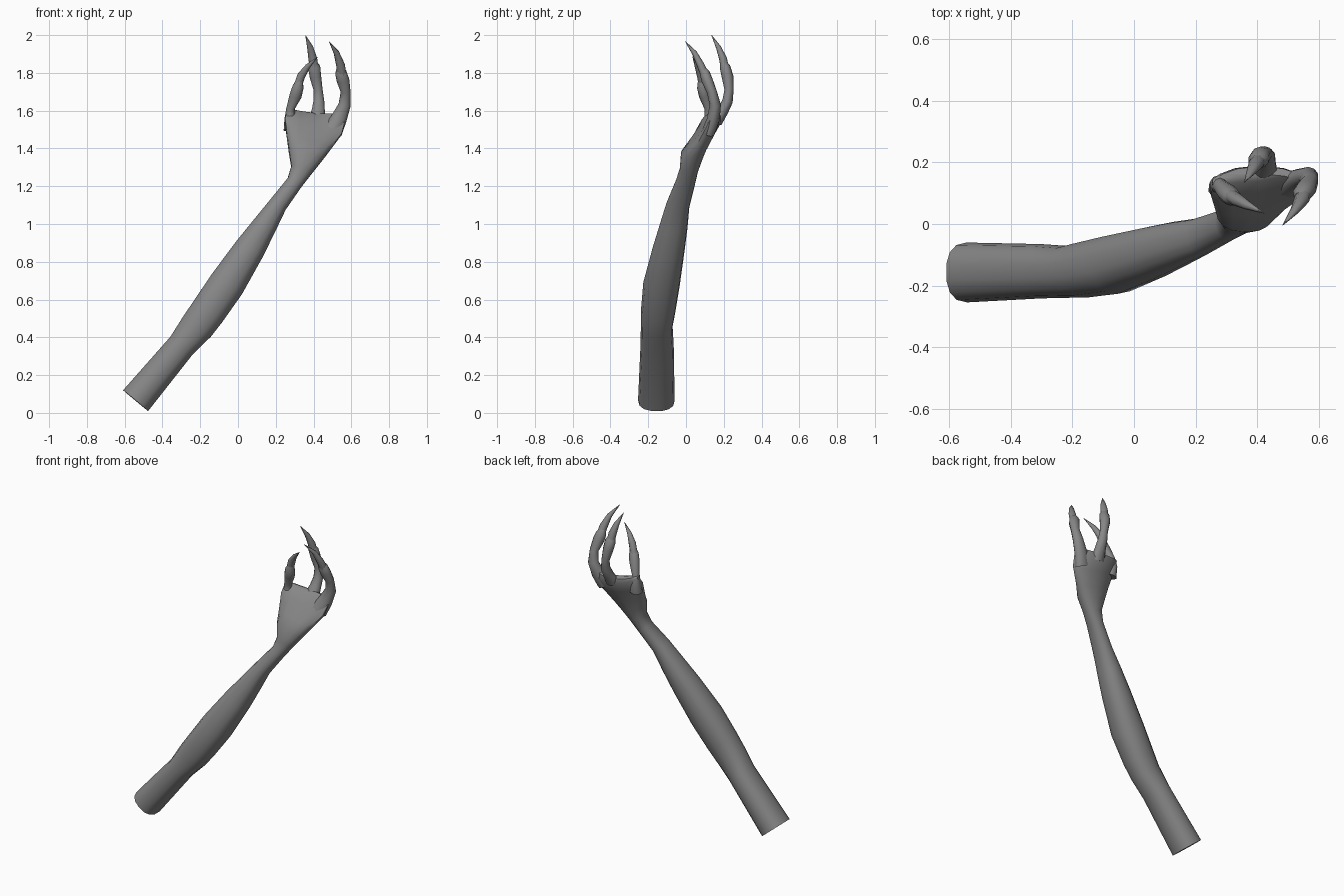
import bpy, bmesh, math
from mathutils import Vector

skin = bpy.data.materials.new("grey skin")
skin.diffuse_color = (0.24, 0.24, 0.24, 1)


def limb(name, rows, sides=12, square=1.0):
    """Loft oval rings; a row is x, y, z, half width, half depth, cup."""
    bm = bmesh.new()
    mid = [Vector(r[:3]) for r in rows]
    rings = []
    for i, r in enumerate(rows):
        a, b = r[3], r[4]
        cup = r[5] if len(r) > 5 else 0
        t = (mid[min(i + 1, len(mid) - 1)] - mid[max(i - 1, 0)]).normalized()
        w = Vector((0, 1, 0)).cross(t).normalized()
        d = t.cross(w)
        ring = []
        for k in range(sides):
            ang = 2 * math.pi * (k + 0.5) / sides
            c, s = math.cos(ang), math.sin(ang)
            c = math.copysign(abs(c) ** square, c)
            s = math.copysign(abs(s) ** square, s)
            ring.append(bm.verts.new(mid[i] + w * a * c + d * (b * s - cup * c * c)))
        rings.append(ring)
    for lo, hi in zip(rings, rings[1:]):
        for k in range(sides):
            n = (k + 1) % sides
            bm.faces.new((lo[k], lo[n], hi[n], hi[k]))
    bm.faces.new(rings[0][::-1])
    bm.faces.new(rings[-1])
    me = bpy.data.meshes.new(name)
    bm.to_mesh(me)
    bm.free()
    me.materials.append(skin)
    ob = bpy.data.objects.new(name, me)
    bpy.context.collection.objects.link(ob)
    bpy.ops.object.select_all(action='DESELECT')
    ob.select_set(True)
    bpy.context.view_layer.objects.active = ob
    bpy.ops.object.shade_smooth_by_angle(angle=math.radians(50))
    return ob


# Arm from the cut end through elbow and wrist into the cupped palm
limb("arm_and_palm", [
    (-0.542, -0.157, 0.065, 0.088, 0.097),
    (-0.300, -0.153, 0.355, 0.077, 0.088),
    (-0.215, -0.155, 0.460, 0.093, 0.084),
    (-0.160, -0.148, 0.535, 0.096, 0.091),
    (-0.060, -0.130, 0.680, 0.098, 0.097),
    (0.060, -0.092, 0.865, 0.083, 0.085),
    (0.140, -0.065, 0.990, 0.066, 0.074),
    (0.210, -0.043, 1.100, 0.050, 0.062),
    (0.300, -0.003, 1.220, 0.044, 0.052),
    (0.335, 0.015, 1.285, 0.058, 0.049),
    (0.357, 0.030, 1.360, 0.092, 0.060, 0.0),
    (0.373, 0.068, 1.420, 0.120, 0.048, 0.01),
    (0.395, 0.120, 1.500, 0.158, 0.040, 0.025),
    (0.408, 0.165, 1.560, 0.163, 0.030, 0.035),
    (0.410, 0.175, 1.582, 0.150, 0.014, 0.035),
], 14, 0.85)

# Fingers, each with a swollen last knuckle
fingers = {
    "thumb": [
        (0.280, 0.115, 1.500, 0.040, 0.036),
        (0.274, 0.128, 1.560, 0.029, 0.030),
        (0.279, 0.122, 1.615, 0.023, 0.025),
        (0.305, 0.098, 1.680, 0.034, 0.030),
        (0.318, 0.086, 1.725, 0.031, 0.028),
        (0.328, 0.079, 1.760, 0.017, 0.016)],
    "middle_finger": [
        (0.418, 0.160, 1.540, 0.050, 0.032),
        (0.425, 0.195, 1.600, 0.036, 0.030),
        (0.428, 0.220, 1.650, 0.030, 0.028),
        (0.424, 0.228, 1.710, 0.025, 0.024),
        (0.410, 0.220, 1.780, 0.032, 0.031),
        (0.403, 0.207, 1.830, 0.034, 0.028),
        (0.398, 0.197, 1.860, 0.018, 0.016)],
    "outer_finger": [
        (0.500, 0.120, 1.490, 0.055, 0.036),
        (0.533, 0.145, 1.555, 0.045, 0.034),
        (0.564, 0.155, 1.630, 0.034, 0.030),
        (0.570, 0.137, 1.700, 0.027, 0.026),
        (0.556, 0.112, 1.760, 0.035, 0.030),
        (0.545, 0.099, 1.800, 0.032, 0.027),
        (0.538, 0.088, 1.825, 0.018, 0.016)],
}
for name, rows in fingers.items():
    limb(name, rows, 10)

# Curved claws tapering to points
claws = {
    "thumb_claw": [
        (0.314, 0.090, 1.725, 0.023, 0.023),
        (0.335, 0.078, 1.785, 0.023, 0.021),
        (0.368, 0.060, 1.833, 0.015, 0.014),
        (0.422, 0.035, 1.885, 0.001, 0.001)],
    "middle_claw": [
        (0.405, 0.208, 1.810, 0.025, 0.025),
        (0.396, 0.196, 1.875, 0.025, 0.022),
        (0.382, 0.172, 1.935, 0.017, 0.014),
        (0.357, 0.135, 2.000, 0.001, 0.001)],
    "outer_claw": [
        (0.552, 0.105, 1.775, 0.025, 0.024),
        (0.543, 0.078, 1.840, 0.025, 0.021),
        (0.522, 0.045, 1.905, 0.016, 0.014),
        (0.482, -0.004, 1.967, 0.001, 0.001)],
}
for name, rows in claws.items():
    limb(name, rows, 8)
